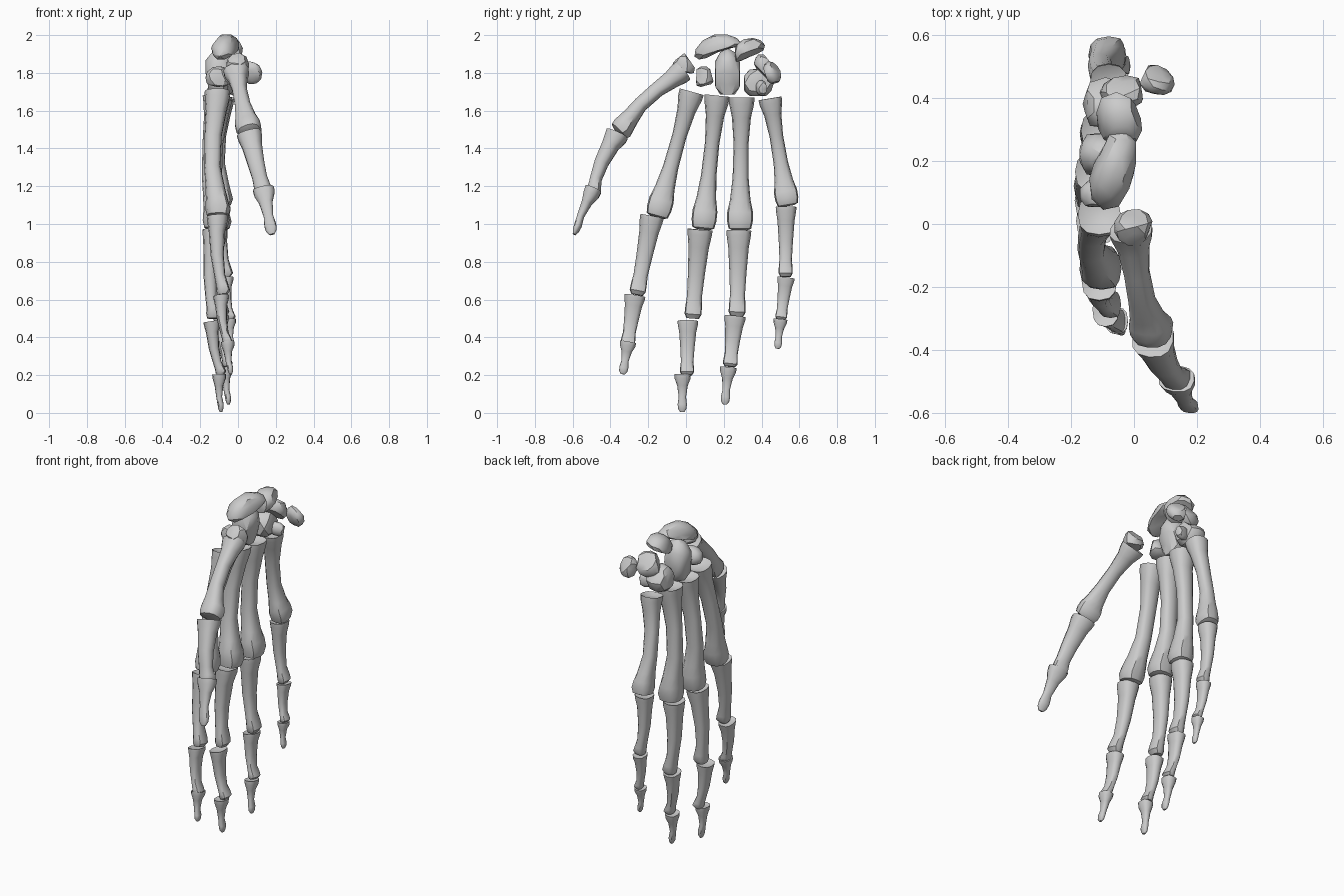
import bpy, bmesh, math
from mathutils import Vector, Euler

if "Cube" in bpy.data.objects:
    bpy.data.objects.remove(bpy.data.objects["Cube"])

SIDES = 12

# Lengthwise profiles: (position, width, depth, palm offset)
METACARPAL = [(.025, .5, .5, 0), (0, 1, 1, 0), (.05, .97, .95, 0), (.15, .74, .8, -.1),
              (.35, .58, .66, -.35), (.6, .62, .64, -.42), (.77, .8, .76, -.2),
              (.86, 1, .95, 0), (.93, 1, 1.08, .08), (.985, .88, .93, .05), (1, .5, .55, 0)]
PHALANX = [(.03, .5, .5, 0), (0, 1, 1, 0), (.06, .97, .97, 0), (.2, .82, .76, -.12),
           (.5, .68, .62, -.22), (.75, .6, .52, -.1), (.88, .67, .64, .15),
           (.95, .68, .72, .22), (1, .5, .5, .1)]
DISTAL = [(.03, .5, .5, 0), (0, 1, 1, 0), (.12, .95, .95, 0), (.3, .64, .62, -.1),
          (.6, .44, .42, -.15), (.8, .56, .44, 0), (.92, .5, .36, 0), (1, .25, .18, 0)]


def finish(bm, name, angle):
    bmesh.ops.recalc_face_normals(bm, faces=bm.faces)
    me = bpy.data.meshes.new(name)
    bm.to_mesh(me)
    bm.free()
    ob = bpy.data.objects.new(name, me)
    bpy.context.collection.objects.link(ob)
    bpy.ops.object.select_all(action='DESELECT')
    ob.select_set(True)
    bpy.context.view_layer.objects.active = ob
    bpy.ops.object.shade_smooth_by_angle(angle=math.radians(angle))
    return ob


def bone(name, a, b, w, d, profile, palm=(1, 0, 0)):
    """Long bone from base a to head b; w, d are half width and half depth at the base."""
    a, b = Vector(a), Vector(b)
    axis = (b - a).normalized()
    p = Vector(palm)
    p = (p - axis * p.dot(axis)).normalized()
    side = axis.cross(p)
    bm = bmesh.new()
    rings = []
    for t, fw, fd, off in profile:
        ring = []
        for i in range(SIDES):
            ang = math.tau * i / SIDES
            c, s = math.cos(ang), math.sin(ang)
            cs = math.copysign(abs(c) ** .8, c)
            ss = math.copysign(abs(s) ** .8, s)
            depth = fd
            if t > .85 and profile is not DISTAL and c > .8:
                depth *= .82          # groove between the two knuckle condyles
            ring.append(bm.verts.new(a.lerp(b, t) + side * ss * w * fw + p * d * (cs * depth + off)))
        rings.append(ring)
    for r, q in zip(rings, rings[1:]):
        for i in range(SIDES):
            j = (i + 1) % SIDES
            bm.faces.new((r[i], r[j], q[j], q[i]))
    bm.faces.new(rings[0])
    bm.faces.new(rings[-1])
    return finish(bm, name, 40)


def carpal(name, c, size, rot=(0, 0, 0), cuts=(), bend=0):
    """Small wrist bone: a rounded lump with flattened joint facets."""
    bm = bmesh.new()
    bmesh.ops.create_icosphere(bm, subdivisions=2, radius=1)
    for n, k in cuts:
        n = Vector(n).normalized()
        for v in bm.verts:
            over = v.co.dot(n) - k
            if over > 0:
                v.co -= n * over
    e = Euler([math.radians(r) for r in rot])
    for v in bm.verts:
        q = Vector((v.co.x * size[0], v.co.y * size[1], (v.co.z - bend * v.co.y ** 2) * size[2]))
        q.rotate(e)
        v.co = q + Vector(c)
    return finish(bm, name, 32)


# Four fingers: joint points (x, y, z) as base/head pairs, then base half width and half depth
fingers = {
    "index": [((-.11, .03, 1.70), (-.105, -.155, 1.035), .066, .068),
              ((-.11, -.18, 1.04), (-.085, -.26, .625), .063, .056),
              ((-.09, -.27, .62), (-.06, -.31, .36), .056, .042),
              ((-.055, -.306, .375), (-.038, -.335, .205), .043, .036)],
    "middle": [((-.115, .165, 1.68), (-.115, .09, .97), .066, .072),
               ((-.13, .075, .97), (-.14, .035, .5), .066, .058),
               ((-.14, .01, .485), (-.095, .005, .2), .055, .044),
               ((-.10, -.018, .205), (-.09, -.02, .005), .044, .037)],
    "ring": [((-.10, .295, 1.67), (-.10, .285, .965), .068, .068),
             ((-.115, .28, .965), (-.09, .27, .51), .066, .056),
             ((-.09, .26, .51), (-.06, .232, .245), .057, .042),
             ((-.065, .225, .24), (-.05, .205, .045), .044, .036)],
    "little": [((-.08, .445, 1.665), (-.085, .54, 1.095), .062, .06),
               ((-.09, .53, 1.09), (-.065, .527, .72), .055, .05),
               ((-.06, .53, .715), (-.04, .502, .495), .046, .036),
               ((-.042, .5, .495), (-.03, .485, .34), .037, .031)],
}
parts = [("metacarpal", METACARPAL), ("proximal_phalanx", PHALANX),
         ("middle_phalanx", PHALANX), ("distal_phalanx", DISTAL)]
for finger, segs in fingers.items():
    for (part, prof), (a, b, w, d) in zip(parts, segs):
        bone(f"{finger}_{part}", a, b, w, d, prof)

# Thumb, turned to face the fingers
tp = (.2, 1, -.3)
bone("thumb_metacarpal", (-.01, -.02, 1.81), (.06, -.36, 1.485), .068, .06, METACARPAL, tp)
bone("thumb_proximal_phalanx", (.06, -.365, 1.475), (.135, -.505, 1.165), .067, .062, PHALANX, tp)
bone("thumb_distal_phalanx", (.135, -.49, 1.185), (.18, -.592, .945), .058, .045, DISTAL, tp)

# Wrist bones
carpal("trapezium", (.0, -.01, 1.84), (.065, .06, .068), (25, 0, 0),
       [((0, -.5, -1), .6), ((0, 1, .2), .65), ((0, -.2, 1), .75), ((1, -.3, .2), .75)])
carpal("trapezoid", (-.10, .095, 1.775), (.075, .058, .062), (15, 0, 0),
       [((0, 0, -1), .7), ((0, 1, 0), .75), ((1, -.4, .3), .65), ((0, -1, .3), .7)])
carpal("capitate", (-.10, .22, 1.795), (.085, .078, .135), (0, 0, 0),
       [((0, 0, -1), .82), ((0, 1, 0), .85), ((0, -1, 0), .85), ((1, 0, -.4), .7), ((-1, 0, -.3), .8)])
carpal("scaphoid", (-.065, .165, 1.945), (.075, .135, .06), (14, 0, -15),
       [((0, .3, -1), .5), ((1, 0, .4), .75), ((-1, .3, .3), .75)], .45)
carpal("lunate", (-.05, .325, 1.925), (.085, .095, .055), (22, -15, 0),
       [((0, .2, -1), .55), ((0, -1, .2), .75), ((1, .3, 0), .75), ((-1, 0, .5), .7)], .25)
carpal("hamate", (-.09, .38, 1.745), (.085, .085, .085), (0, 0, 0),
       [((0, 0, -1), .8), ((0, -1, 0), .85), ((0, .7, 1), .7), ((1, .2, 0), .7), ((-1, 0, .2), .75)])
carpal("hamate_hook", (-.015, .40, 1.72), (.055, .03, .042), (0, 10, 15),
       [((1, 0, 0), .7), ((0, 1, 0), .7)])
carpal("triquetrum", (-.035, .415, 1.83), (.08, .05, .075), (25, 0, 10),
       [((0, -1, -.5), .6), ((1, 0, 0), .75), ((0, 1, .3), .7), ((-1, 0, .4), .75)])
carpal("pisiform", (.07, .455, 1.80), (.062, .045, .065), (20, 0, -25),
       [((-1, 0, 0), .7), ((0, 1, .4), .7), ((.6, -1, 0), .75), ((0, 0, -1), .85)])
